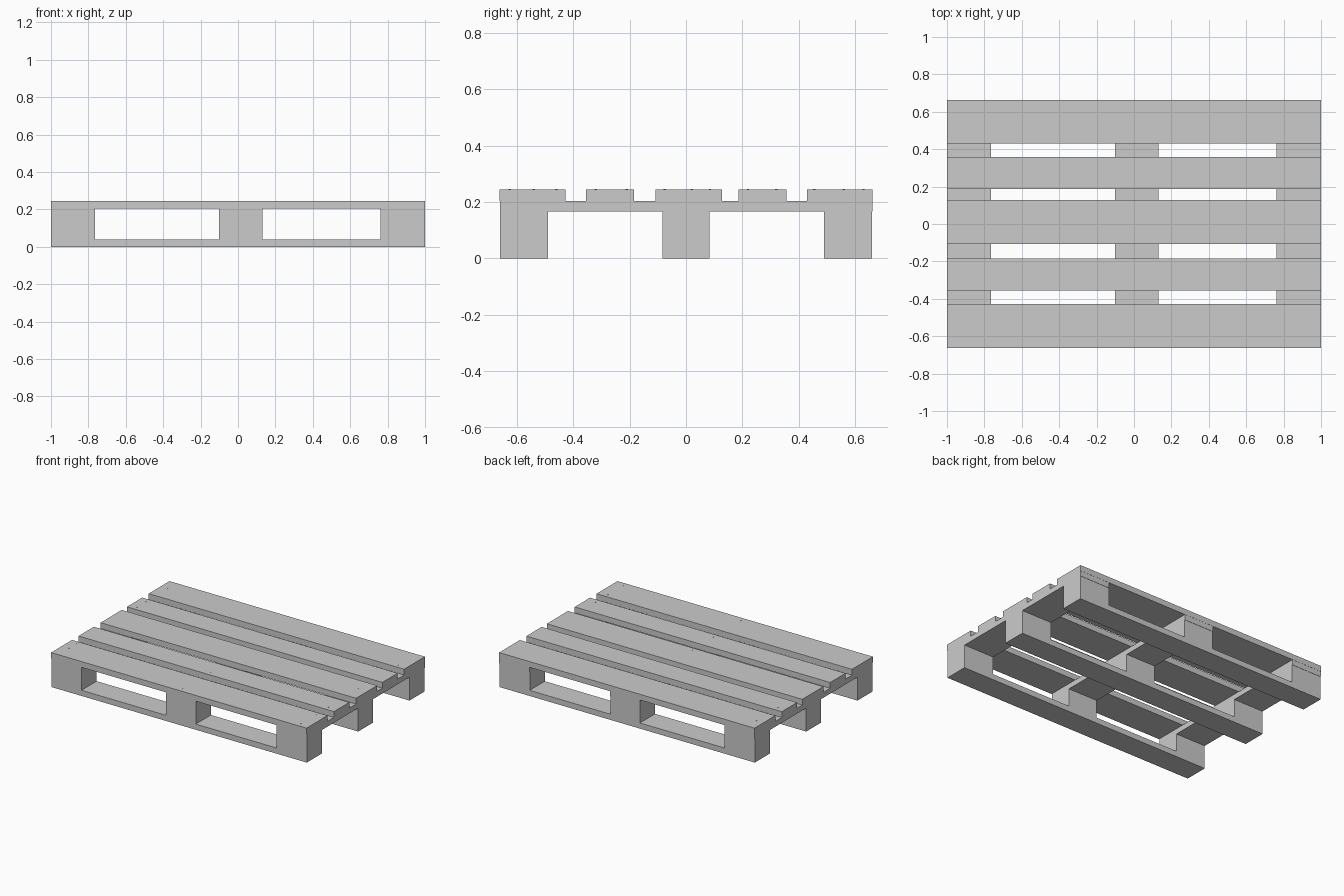
import bpy, bmesh
from mathutils import Matrix

if "Cube" in bpy.data.objects:
    bpy.data.objects.remove(bpy.data.objects["Cube"])


def box(name, x, y, z):
    """Axis-aligned plank from (min, max) ranges."""
    bm = bmesh.new()
    bmesh.ops.create_cube(bm, size=1)
    for v in bm.verts:
        v.co = [r[0] if c < 0 else r[1] for c, r in zip(v.co, (x, y, z))]
    mesh = bpy.data.meshes.new(name)
    bm.to_mesh(mesh)
    bm.free()
    obj = bpy.data.objects.new(name, mesh)
    bpy.context.collection.objects.link(obj)
    return obj


# Layer heights, bottom to top
Z_RUNNER, Z_BLOCK, Z_CROSS, Z_TOP = 0.04, 0.166, 0.204, 0.245
columns = [(-1, -0.764), (-0.101, 0.131), (0.762, 1)]
rows = [(-0.659, -0.49), (-0.084, 0.084), (0.49, 0.659)]
decks = [(-0.662, -0.428), (-0.355, -0.184), (-0.108, 0.128),
         (0.186, 0.357), (0.43, 0.662)]

# Bottom runners with three spacer blocks each
for i, y in enumerate(rows, 1):
    box(f"bottom_runner_{i}", (-1, 1), y, (0, Z_RUNNER))
    for j, x in enumerate(columns, 1):
        box(f"spacer_block_{i}_{j}", x, y, (Z_RUNNER, Z_BLOCK))

# Cross boards running front to back
for j, x in enumerate(columns, 1):
    box(f"cross_board_{j}", x, (-0.659, 0.661), (Z_BLOCK, Z_CROSS))

# Top deck boards
for i, y in enumerate(decks, 1):
    box(f"deck_board_{i}", (-1, 1), y, (Z_CROSS, Z_TOP))

# Tiny nail heads, almost flush with the deck
nails = {
    -0.945: (0.63, 0.56, 0.32, 0.22, 0.02, -0.075, -0.21, -0.46, -0.54),
    0.008: (0.455, 0.085, 0.02, -0.075, -0.32, -0.625),
    0.932: (0.455, 0.085, 0.02, -0.075, -0.32, -0.46, -0.625),
}
bm = bmesh.new()
for x, ys in nails.items():
    for y in ys:
        bmesh.ops.create_cone(bm, cap_ends=True, segments=8, radius1=0.004,
                              radius2=0.004, depth=0.002,
                              matrix=Matrix.Translation((x, y, Z_TOP)))
mesh = bpy.data.meshes.new("nail_heads")
bm.to_mesh(mesh)
bm.free()
bpy.context.collection.objects.link(bpy.data.objects.new("nail_heads", mesh))
